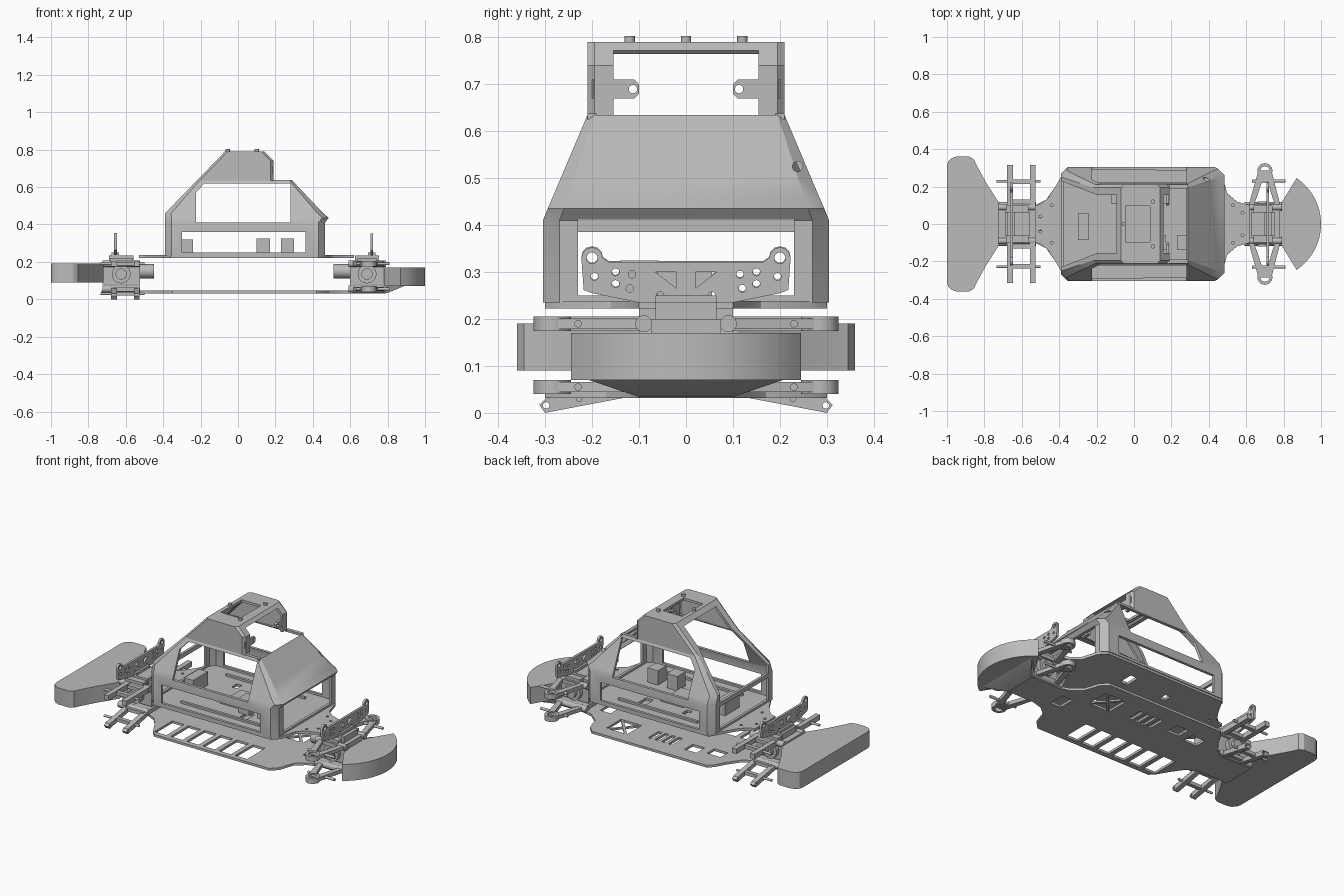
import bpy, bmesh, math
from mathutils import Vector, Matrix

if "Cube" in bpy.data.objects:
    bpy.data.objects.remove(bpy.data.objects["Cube"])

grey = bpy.data.materials.new("plain grey")
grey.use_nodes = True
grey.diffuse_color = (0.5, 0.5, 0.5, 1)
grey.node_tree.nodes["Principled BSDF"].inputs["Base Color"].default_value = (0.5, 0.5, 0.5, 1)
parts = []
AXES = {"z": Matrix.Identity(4),
        "x": Matrix(((0, 0, 1, 0), (1, 0, 0, 0), (0, 1, 0, 0), (0, 0, 0, 1))),
        "y": Matrix(((1, 0, 0, 0), (0, 0, 1, 0), (0, 1, 0, 0), (0, 0, 0, 1)))}


def finish(name, bm):
    bmesh.ops.recalc_face_normals(bm, faces=bm.faces)
    me = bpy.data.meshes.new(name)
    bm.to_mesh(me)
    bm.free()
    me.materials.append(grey)
    ob = bpy.data.objects.new(name, me)
    bpy.context.scene.collection.objects.link(ob)
    parts.append(ob)
    return ob


def box(name, x0, x1, y0, y1, z0, z1):
    bm = bmesh.new()
    bmesh.ops.create_cube(bm, size=1)
    for v in bm.verts:
        v.co = ((x0 + x1) / 2 + v.co.x * (x1 - x0), (y0 + y1) / 2 + v.co.y * (y1 - y0),
                (z0 + z1) / 2 + v.co.z * (z1 - z0))
    return finish(name, bm)


def rod(name, p, q, r, sides=20):
    p, q = Vector(p), Vector(q)
    bm = bmesh.new()
    bmesh.ops.create_cone(bm, cap_ends=True, segments=sides, radius1=r, radius2=r, depth=(q - p).length)
    turn = (q - p).to_track_quat("Z", "Y").to_matrix().to_4x4()
    bm.transform(Matrix.Translation((p + q) / 2) @ turn)
    return finish(name, bm)


def plate(name, outline, holes, lo, hi, axis="z"):
    """Flat outline with holes, given thickness from lo to hi along an axis."""
    cu = bpy.data.curves.new(name, "CURVE")
    cu.dimensions, cu.fill_mode, cu.extrude = "2D", "BOTH", (hi - lo) / 2
    for loop in [outline, *holes]:
        sp = cu.splines.new("POLY")
        sp.points.add(len(loop) - 1)
        sp.use_cyclic_u = True
        for pt, (a, b) in zip(sp.points, loop):
            pt.co = (a, b, 0, 1)
    tmp = bpy.data.objects.new(name, cu)
    bm = bmesh.new()
    me = tmp.to_mesh()
    bm.from_mesh(me)
    bpy.data.objects.remove(tmp)
    bpy.data.curves.remove(cu)
    bmesh.ops.remove_doubles(bm, verts=bm.verts, dist=1e-5)
    bm.transform(AXES[axis] @ Matrix.Translation((0, 0, (lo + hi) / 2)))
    return finish(name, bm)


def circle(a, b, r, n=20):
    return [(a + r * math.cos(i * math.tau / n), b + r * math.sin(i * math.tau / n)) for i in range(n)]


def rect(a0, a1, b0, b1):
    return [(a0, b0), (a1, b0), (a1, b1), (a0, b1)]


def sym_y(half):
    return half + [(a, -b) for a, b in reversed(half)]


def sym_x(half):
    return half + [(-a, b) for a, b in reversed(half)]


# Lower chassis plate: battery slots on one side, braced hole and vents on the other
pan = sym_y([(-.73, .1), (-.53, .1), (-.47, .13), (-.42, .2), (-.38, .27), (-.35, .3), (.42, .3),
             (.46, .26), (.49, .17), (.55, .12), (.62, .1), (.79, .1)])
slots = [rect(-.37 + i * .108, -.29 + i * .108, -.27, -.1) for i in range(6)]
vents = [rect(-.04 + i * .045, -.015 + i * .045, .09, .19) for i in range(4)]
plate("chassis_plate", pan, slots + vents + [rect(.24, .38, .08, .22), rect(-.21, -.13, .12, .2),
      rect(-.35, -.26, .1, .17), rect(.47, .54, -.05, .05)], .032, .046)
for s in (-1, 1):
    brace = [(.235, .15 - s * .075), (.25, .15 - s * .08), (.385, .15 + s * .075), (.37, .15 + s * .08)]
    plate("chassis_brace", brace, [], .034, .044)

# Upper deck, tray and electronics
deck = sym_y([(-.53, .1), (-.5, .105), (-.46, .14), (-.42, .2), (-.38, .27), (-.36, .3), (.43, .3),
              (.47, .26), (.5, .16), (.55, .12), (.62, .1)])
dots = [circle(x, s * y, .008, 10) for s in (-1, 1) for x, y in ((-.5, .04), (.58, .06), (-.44, .1), (.53, .1))]
plate("upper_deck", deck, dots + [rect(.14, .19, .11, .2), rect(.14, .19, -.2, -.11),
      rect(-.12, -.085, .11, .16)], .222, .238)
for s in (-1, 1):
    box("deck_rail", -.23, .3, s * .215 - .008, s * .215 + .008, .238, .25)
box("battery_pad", -.05, .1, -.1, .1, .238, .244)
for x, y, w, d, h in ((-.27, -.015, .03, .07, .32), (.135, -.1, .035, .04, .325), (.265, -.1, .035, .04, .325)):
    box("electronics_box", x - w, x + w, y - d, y + d, .236, h)


# Cage shells lofted from rings of (z, rear x, front x, half width, corner cut)
def shell(name, rings, roof):
    bm = bmesh.new()
    loops = []
    for z, xr, xf, y, c in rings:
        half = [(xr, y - c), (xr + c, y), (xf - c, y), (xf, y - c)]
        loops.append([bm.verts.new((a, b, z)) for a, b in sym_y(half)])
    for low, up in zip(loops, loops[1:]):
        for i in range(8):
            j = (i + 1) % 8
            bm.faces.new((low[i], low[j], up[j], up[i]))
    if roof:
        bm.faces.new(loops[-1])
    ob = finish(name, bm)
    # an open shell may be recalculated inside out, so orient it by its widest side
    side = max(ob.data.polygons, key=lambda f: f.center.y)
    if side.normal.y < 0:
        ob.data.flip_normals()
    mod = ob.modifiers.new("wall", "SOLIDIFY")
    mod.thickness, mod.offset, mod.use_even_offset = .016, -1, True
    return ob


def carve(ob, cutters):
    for c in cutters:
        c.hide_render = True
        mod = ob.modifiers.new("cut", "BOOLEAN")
        mod.operation, mod.object, mod.solver = "DIFFERENCE", c, "EXACT"
    bpy.context.view_layer.update()
    dg = bpy.context.evaluated_depsgraph_get()
    me = bpy.data.meshes.new_from_object(ob.evaluated_get(dg))
    ob.modifiers.clear()
    ob.data = me
    for c in cutters:
        parts.remove(c)
        bpy.data.objects.remove(c)


def rear_window():
    hole = sym_x([(.23, .41), (.23, .46), (.155, .66), (.155, .765)])
    return plate("rear_cutter", hole, [], -.5, -.02, "x")


cage = shell("cage_body", [(.235, -.39, .465, .305, .035), (.41, -.39, .465, .305, .035),
                           (.435, -.39, .485, .295, .035), (.46, -.39, .456, .284, .032),
                           (.635, -.22, .29, .21, .015)], False)
window = [(-.225, .41), (.28, .41), (.28, .62), (-.18, .62), (-.225, .57)]
carve(cage, [box("cutter", -.3, .36, -.5, .5, .25, .36), plate("cutter", window, [], -.5, .5, "y"),
             box("cutter", -.5, -.3, -.23, .23, .25, .385), box("cutter", .4, .6, -.23, .23, .25, .412),
             rear_window()] + [rod("cutter", (.3, s * .238, .525), (.5, s * .238, .525), .011) for s in (-1, 1)])
hood = shell("cage_hood", [(.635, -.22, .19, .21, .015), (.74, -.118, .19, .21, .015),
                           (.79, -.07, .14, .21, .015)], True)
carve(hood, [rear_window(), box("cutter", -.045, .085, -.1, .1, .7, .9),
             box("cutter", .1, .3, -.155, .155, .6, .772),
             plate("cutter", circle(.02, .73, .038, 28), [], -.5, .5, "y"),
             plate("cutter", circle(-.085, .69, .017), [], -.5, .5, "y")])
for x, y in ((-.055, 0), (.1, .12), (.1, -.12)):
    rod("roof_bolt", (x, y, .78), (x, y, .803), .011)
for s in (-1, 1):
    tab = [(s * .2, .67), (s * .11, .67), (s * .1, .68), (s * .1, .7), (s * .11, .71), (s * .2, .71)]
    plate("hood_tab", tab, [circle(s * .113, .69, .009)], .172, .188, "x")
    box("shell_ledge", .19, .29, s * .2 - .01, s * .2 + .01, .625, .638)

# Front bumper with a rounded nose and skid
arc = [(.704 + .296 * math.cos(a), .296 * math.sin(a)) for a in [math.radians(56 - 7 * i) for i in range(17)]]
plate("front_bumper", [(.78, -.1), (.78, .1)] + arc, [], .07, .17)
bm = bmesh.new()
loops = []
for z, pts in ((.034, sym_y([(.77, .1), (.8, .1)])), (.071, sym_y([(.79, .11), (.89, .21)]))):
    loops.append([bm.verts.new((a, b, z)) for a, b in pts])
for i in range(4):
    bm.faces.new((loops[0][i], loops[0][i - 1], loops[1][i - 1], loops[1][i]))
bm.faces.new(loops[0])
bm.faces.new(loops[1])
finish("front_skid", bm)

# Rear bumper
plate("rear_bumper", sym_y([(-.72, .11), (-.79, .22), (-.845, .32), (-.855, .345), (-.88, .36),
      (-.95, .36), (-.975, .352), (-.993, .335), (-1, .31)]), [], .09, .19)


# Gearbox, tower and hinge pins at each end
def axle(end, x, width, deep, shaft):
    box(end + "_gearbox", x - width, x + width, -.075, .075, .08, .2)
    box(end + "_gearbox_foot", x - width, x + width, -.1, .1, .044, .07)
    box(end + "_gearbox_cap", x - .065, x + .065, -.065, .065, .19, .235)
    rod(end + "_diff_cover", (x, -.1, .135), (x, .1, .135), .05, 28)
    rod(end + "_diff_hub", (x, -.12, .135), (x, .12, .135), .03, 28)
    rod(end + "_drive_shaft", (shaft, 0, .15), (x, 0, .15), .038, 24)
    box(end + "_deck_mount", x - deep, x + deep, -.1, .1, .2, .222)
    for s in (-1, 1):
        for z, y in ((.19, .09), (.055, .1)):
            rod(end + "_hinge_tube", (x - .1, s * y, z), (x + .1, s * y, z), .018)


def tower(name, x, z):
    ear = [(.2 + .023 * math.cos(a), .33 + .023 * math.sin(a)) for a in [math.radians(i * 30) for i in range(7)]]
    half = [(.07, .235), (.1, .235), (.2, .255), (.218, .262)] + ear + [(.165, .322)]
    holes = [[(s * a, b) for a, b in loop] for s in (-1, 1) for loop in
             [circle(.2, .33, .012)] + [circle(a, b, .008, 12) for a, b in
             ((.12, .265), (.115, .295), (.15, .275), (.15, .3), (.195, .29), (.055, .25))]
             + [[(.02, .3), (.02, .265), (.065, .3)]]]
    ob = plate(name, sym_x(half), holes, x - .007, x + .007, "x")
    ob.data.transform(Matrix.Translation((0, 0, z)))
    box(name + "_foot", x - .02, x + .02, -.065, .065, .2, .25)


axle("front", .69, .09, .05, .51)
axle("rear", -.625, .1, .06, -.45)
tower("front_shock_tower", .715, 0)
tower("rear_shock_tower", -.655, .002)

# Suspension arms: triangular pairs in front, ladder pairs behind
for s in (-1, 1):
    for z0, z1 in ((.175, .205), (.04, .07)):
        outline = [(.61, s * .09), (.665, s * .285), (.735, s * .285), (.785, s * .09)]
        gap = [(.645, s * .11), (.688, s * .235), (.712, s * .235), (.75, s * .11)]
        plate("front_arm", outline, [gap], z0 + .004, z1 - .004)
        plate("front_arm_eye", circle(.7, s * .285, .04, 28), [circle(.7, s * .285, .024)], z0, z1)
        rod("front_arm_pin", (.63, s * .23, z0 + .015), (.81, s * .23, z0 + .015), .008)
    for x in (-.663, -.542):
        box("rear_upper_arm", x - .015, x + .015, min(s * .08, s * .315), max(s * .08, s * .315), .175, .205)
        low = [(s * .08, .042), (s * .08, .066), (s * .3, .03), (s * .313, .017), (s * .3, .0), (s * .285, .003)]
        plate("rear_lower_arm", low, [circle(s * .298, .016, .007, 12)], x - .015, x + .015, "x")
    for y, z in ((.12, .19), (.225, .19), (.12, .052), (.225, .03)):
        box("rear_arm_rung", -.665, -.54, s * y - .012, s * y + .012, z - .01, z + .01)
    for z in (.19, .03):
        rod("rear_arm_pin", (-.735, s * .228, z), (-.5, s * .228, z), .007)

bpy.ops.object.select_all(action="DESELECT")
for ob in parts:
    ob.select_set(True)
bpy.context.view_layer.objects.active = parts[0]
bpy.ops.object.shade_smooth_by_angle(angle=math.radians(30))
